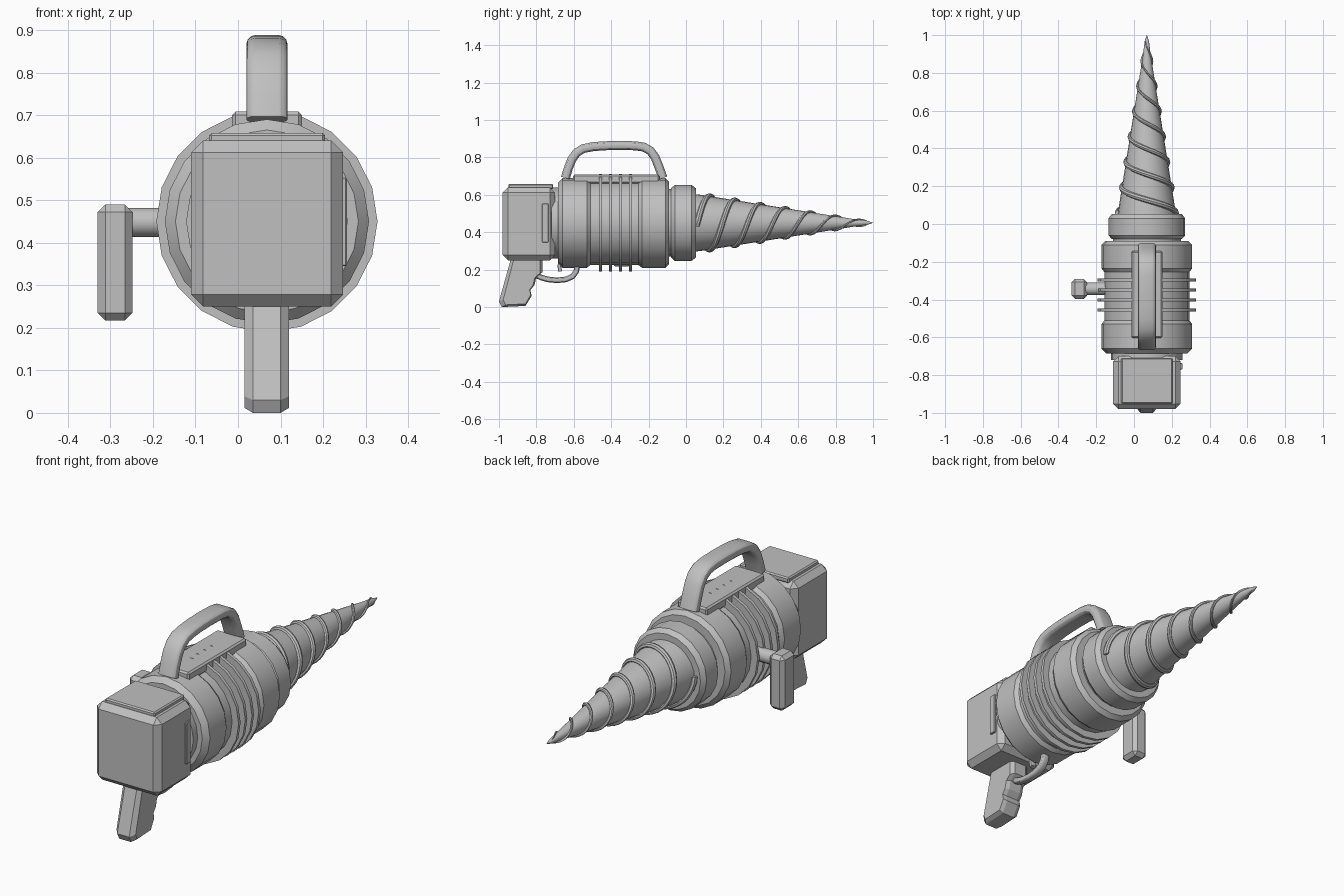
import bpy, bmesh, math
from mathutils import Vector

if "Cube" in bpy.data.objects:
    bpy.data.objects.remove(bpy.data.objects["Cube"])

CX, CZ = 0.068, 0.45          # drill axis
grey = bpy.data.materials.new("plain grey")
grey.diffuse_color = (0.53, 0.53, 0.53, 1)
grey.use_nodes = True
grey.node_tree.nodes["Principled BSDF"].inputs["Base Color"].default_value = grey.diffuse_color


def finish(name, bm, chamfer=0, smooth=True):
    bmesh.ops.recalc_face_normals(bm, faces=bm.faces)
    if chamfer:
        bmesh.ops.bevel(bm, geom=list(bm.edges), offset=chamfer, segments=1,
                        affect='EDGES', profile=0.5)
    me = bpy.data.meshes.new(name)
    bm.to_mesh(me)
    bm.free()
    me.materials.append(grey)
    ob = bpy.data.objects.new(name, me)
    bpy.context.collection.objects.link(ob)
    if smooth:
        bpy.ops.object.select_all(action='DESELECT')
        ob.select_set(True)
        bpy.context.view_layer.objects.active = ob
        bpy.ops.object.shade_smooth_by_angle(angle=math.radians(30))
    return ob


def loft(name, rings, smooth=True):
    """Skin a list of equal closed rings and cap both ends."""
    bm = bmesh.new()
    vs = [[bm.verts.new(p) for p in ring] for ring in rings]
    n = len(vs[0])
    for a, b in zip(vs, vs[1:]):
        for i in range(n):
            j = (i + 1) % n
            bm.faces.new((a[i], a[j], b[j], b[i]))
    bm.faces.new(vs[0])
    bm.faces.new(vs[-1])
    return finish(name, bm, smooth=smooth)


def lathe(name, profile, n=20):
    """Turn (y, radius) points about the drill axis."""
    return loft(name, [[(CX + r * math.cos(2 * math.pi * i / n), y,
                         CZ + r * math.sin(2 * math.pi * i / n)) for i in range(n)]
                       for y, r in profile])


def box(name, lo, hi, chamfer=0):
    bm = bmesh.new()
    bmesh.ops.create_cube(bm, size=1)
    for v in bm.verts:
        v.co = [(a + b) / 2 + c * (b - a) for a, b, c in zip(lo, hi, v.co)]
    return finish(name, bm, chamfer, smooth=False)


def side_sweep(name, path, section):
    """Sweep a (width, depth) section along a (y, z) path."""
    pts = [Vector(p) for p in path]
    rings = []
    for i, p in enumerate(pts):
        t = (pts[min(i + 1, len(pts) - 1)] - pts[max(i - 1, 0)]).normalized()
        rings.append([(CX + u, p.x - t.y * v, p.y + t.x * v) for u, v in section])
    return loft(name, rings)


def rounded(w, h, r, k=3):
    """Rounded rectangle section."""
    out = []
    for q, (sx, sy) in enumerate([(1, 1), (-1, 1), (-1, -1), (1, -1)]):
        for i in range(k + 1):
            a = math.pi / 2 * (q + i / k)
            out.append((sx * (w / 2 - r) + r * math.cos(a), sy * (h / 2 - r) + r * math.sin(a)))
    return out


# Motor body, cooling fins and collar
lathe("motor_body", [(-.685, .215), (-.66, .24), (-.53, .24), (-.51, .225), (-.255, .225),
                     (-.235, .24), (-.11, .24), (-.09, .22)])
for i in range(4):
    y = -.456 + i * .053
    lathe(f"cooling_fin_{i + 1}", [(y - .008, .26), (y + .008, .26)])
lathe("rear_neck", [(-.72, .19), (-.67, .19)])
lathe("front_neck", [(-.10, .18), (-.07, .18)])
lathe("collar", [(-.08, .185), (-.06, .203), (.03, .203), (.053, .185)])


# Drill bit with two spiral threads
def core_radius(y):
    return .155 - .148 * (y - .05) / .93


lathe("drill_bit", [(.04, .155)] + [(y / 10, core_radius(y / 10)) for y in range(1, 10)]
      + [(.965, .012), (1.0, .0005)], n=24)
for k in range(2):
    rings = []
    for s in range(101):
        y = .055 + .905 * s / 100
        a = 2 * math.pi * (y - .06) / .27 + math.pi * k
        R = core_radius(y) + .002
        w = .017 - .010 * s / 100
        out = Vector((math.cos(a), 0, math.sin(a)))
        c = Vector((CX, y, CZ)) + out * R
        rings.append([c + out * (w * .85 * math.cos(b)) + Vector((0, w * math.sin(b), 0))
                      for b in [math.pi * i / 4 for i in range(8)]])
    loft(f"spiral_thread_{k + 1}", rings)

# Rear housing with lid and side vent
box("rear_housing", (-.11, -.98, .25), (.247, -.70, .64), .028)
box("housing_lid", (-.068, -.95, .63), (.205, -.71, .658), .006)
box("side_vent", (.23, -.77, .345), (.256, -.735, .553), .003)

# Top plate and carrying handle
box("top_plate", (-.014, -.603, .66), (.15, -.143, .708), .008)
side_sweep("carry_handle",
           [(-.645, .69), (-.63, .74), (-.61, .79), (-.585, .825), (-.55, .847), (-.50, .857),
            (-.44, .862), (-.36, .864), (-.27, .862), (-.225, .855), (-.19, .835),
            (-.165, .80), (-.145, .75), (-.123, .69)], rounded(.096, .048, .02))

# Pistol grip: side outline extruded across x with chamfered rims
outline = [(-.933, .27), (-.767, .27), (-.767, .187), (-.80, .16), (-.81, .118), (-.832, .09),
           (-.825, .06), (-.858, .006), (-.985, .0), (-1.0, .03)]
mid = Vector((sum(p[0] for p in outline), sum(p[1] for p in outline))) / len(outline)


def grip_ring(x, s):
    return [(x, mid.x + (y - mid.x) * s, max(z, 0) if s == 1 else mid.y + (z - mid.y) * .9)
            for y, z in outline]


loft("pistol_grip", [grip_ring(.015, .84), grip_ring(.035, 1), grip_ring(.10, 1),
                     grip_ring(.12, .84)], smooth=False)

# Trigger and its guard
side_sweep("trigger_guard", [(-.81, .175), (-.775, .158), (-.74, .148), (-.69, .143), (-.64, .148),
                             (-.605, .165), (-.587, .19), (-.58, .225)], rounded(.04, .03, .012))
side_sweep("trigger", [(-.665, .26), (-.678, .22), (-.672, .19)], rounded(.03, .02, .006))

# Side handle on its rod
box("side_handle", (-.33, -.397, .217), (-.248, -.29, .49), .018)
loft("side_rod", [[(x, -.343 + .034 * math.cos(math.pi * i / 8),
                    .448 + .034 * math.sin(math.pi * i / 8)) for i in range(16)]
                  for x in (-.27, -.13)])
